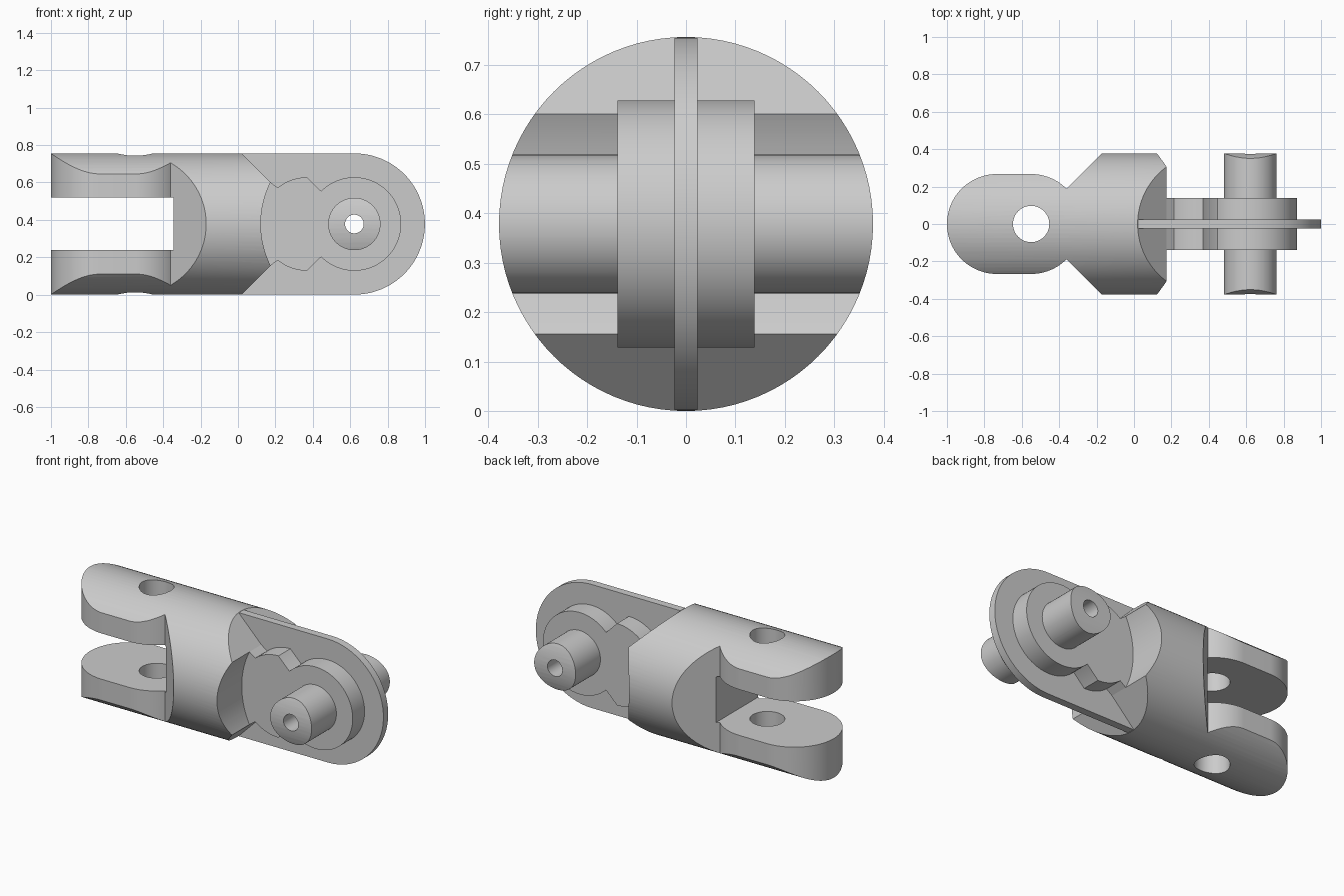
import bpy, bmesh, math
from mathutils import Vector

if "Cube" in bpy.data.objects:
    bpy.data.objects.remove(bpy.data.objects["Cube"], do_unlink=True)

R = 0.378            # barrel radius, also the height of its axis
PIN_X = 0.622        # cross pin axis
BOLT_X = -0.55       # fork hole axis
SIDES = 96

steel = bpy.data.materials.new("plain_grey")
steel.use_nodes = True
colour = (0.6, 0.6, 0.6, 1)
steel.diffuse_color = colour
steel.node_tree.nodes["Principled BSDF"].inputs["Base Color"].default_value = colour


def arc(cx, cy, r, start, end, n=32):
    """Points on an arc, angles in degrees."""
    angles = [math.radians(start + (end - start) * i / n) for i in range(n + 1)]
    return [(cx + r * math.cos(a), cy + r * math.sin(a)) for a in angles]


def circle(cx, cy, r):
    return arc(cx, cy, r, 0, 360, SIDES)[:-1]


def prism(name, points, axis, low, high):
    """Extrude a 2D outline along x (points y,z), y (points x,z) or z (points x,y)."""
    place = {"x": lambda a, b, d: (d, a, b),
             "y": lambda a, b, d: (a, d, b),
             "z": lambda a, b, d: (a, b, d)}[axis]
    bm = bmesh.new()
    face = bm.faces.new([bm.verts.new(place(a, b, low)) for a, b in points])
    made = bmesh.ops.extrude_face_region(bm, geom=[face])["geom"]
    bmesh.ops.translate(bm, vec=Vector(place(0, 0, high - low)),
                        verts=[v for v in made if isinstance(v, bmesh.types.BMVert)])
    bmesh.ops.recalc_face_normals(bm, faces=bm.faces)
    mesh = bpy.data.meshes.new(name)
    bm.to_mesh(mesh)
    bm.free()
    mesh.materials.append(steel)
    obj = bpy.data.objects.new(name, mesh)
    bpy.context.collection.objects.link(obj)
    return obj


def activate(obj):
    bpy.ops.object.select_all(action="DESELECT")
    obj.select_set(True)
    bpy.context.view_layer.objects.active = obj


def combine(obj, tool, operation):
    """Apply a boolean and discard the cutter."""
    activate(obj)
    mod = obj.modifiers.new("cut", "BOOLEAN")
    mod.operation, mod.solver, mod.object = operation, "EXACT", tool
    bpy.ops.object.modifier_apply(modifier=mod.name)
    bpy.data.objects.remove(tool, do_unlink=True)


def barrel():
    return prism("barrel", circle(0, R, R), "x", -1.2, 1.2)


# Forked body: half of the plan outline, mirrored across y
tip = 0.267
half = arc(-1 + tip, 0, tip, 180, 90) + arc(BOLT_X, 0, tip, 90, 45)
half += [(-0.17, R), (-0.165, 0.4), (0.3, 0.4)]
plan = half + [(x, -y) for x, y in reversed(half[1:])]
body = prism("forked_body", plan, "z", -0.1, 0.9)
combine(body, barrel(), "INTERSECT")

# Bevelled end of the body with a round hollow facing the pin
reach = math.degrees(math.asin(0.222 / 0.5))
end = [(-1.2, -0.1), (-0.08, -0.1)]
end += arc(PIN_X, R, 0.5, 180 + reach, 180 - reach)
end += [(-0.08, 2 * R + 0.1), (-1.2, 2 * R + 0.1)]
combine(body, prism("end_shape", end, "y", -1, 1), "INTERSECT")

# Slot between the fork arms and the hole through them
slot = [(-1.2, 0.239), (-0.345, 0.239), (-0.345, 0.519), (-1.2, 0.519)]
combine(body, prism("slot", slot, "y", -1, 1), "DIFFERENCE")
combine(body, prism("fork_hole", circle(BOLT_X, 0, 0.097), "z", -1, 2), "DIFFERENCE")

# Neck and disc: upper half outline, mirrored about the axis height
upper = [(0.05, 0), (0.174, 0.222)]
upper += arc(0.37, 0, 0.25, 129, 90, 12) + [(0.442, 0.178)]
upper += arc(PIN_X, 0, 0.25, 135, 0, 48)
outline = [(x, R + z) for x, z in upper]
outline += [(x, R - z) for x, z in reversed(upper[1:-1])]
neck = prism("neck_disc", outline, "y", -0.138, 0.138)

# Thin central plate with a round end
rim = R - 0.0006
plate_outline = [(0.022, R + rim), (0.022, R - rim)] + arc(PIN_X, R, rim, -90, 90, 64)
plate = prism("centre_plate", plate_outline, "y", -0.023, 0.023)

# Cross pin with ends rounded to the barrel and a bore along it
pin = prism("cross_pin", circle(PIN_X, R, 0.14), "y", -0.5, 0.5)
combine(pin, barrel(), "INTERSECT")
for part, radius in ((pin, 0.05), (neck, 0.1), (plate, 0.1)):
    combine(part, prism("bore", circle(PIN_X, R, radius), "y", -1, 1), "DIFFERENCE")

for part in (body, neck, plate, pin):
    activate(part)
    bpy.ops.object.shade_smooth_by_angle(angle=math.radians(25))
